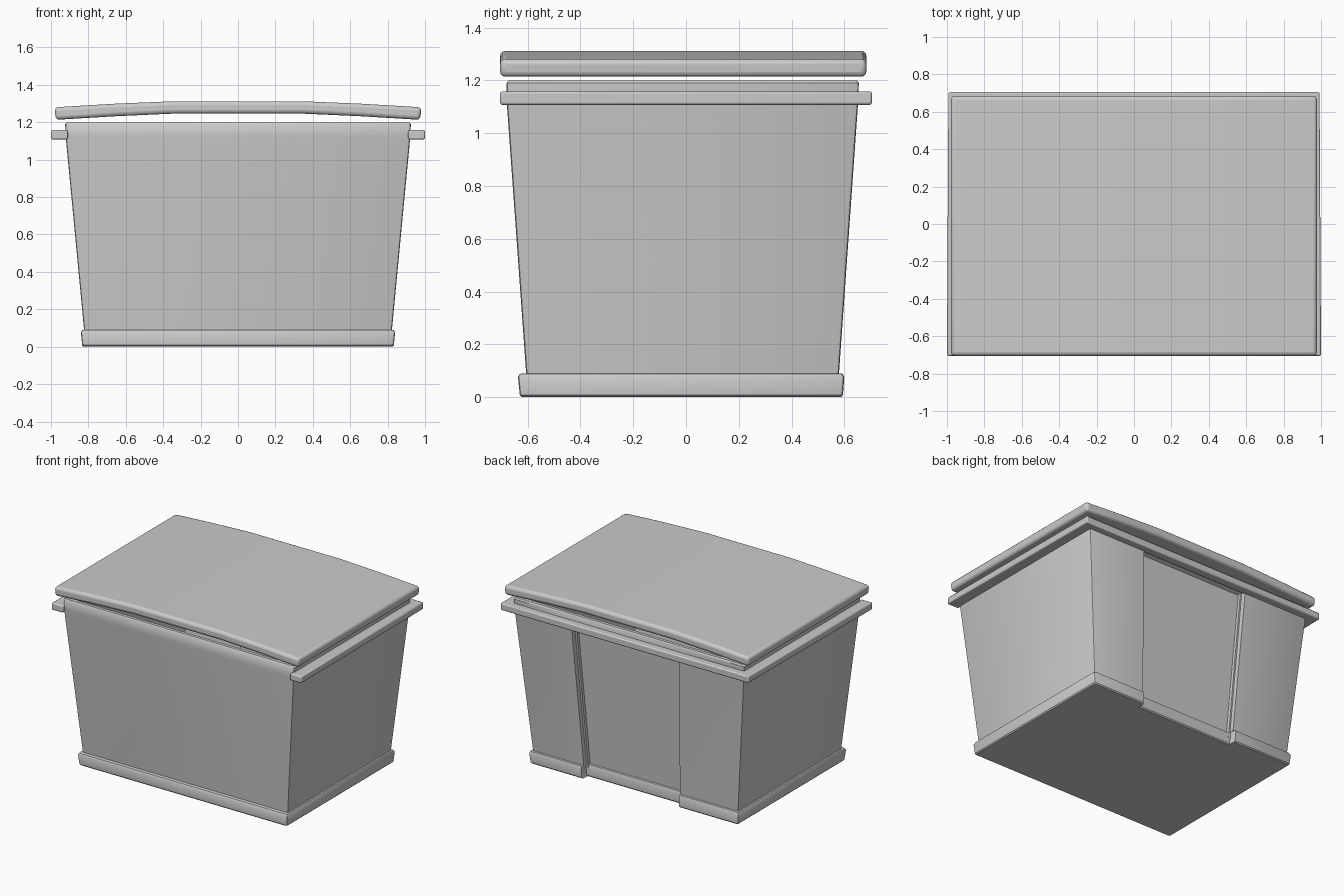
import bpy, bmesh, math

if "Cube" in bpy.data.objects:
    bpy.data.objects.remove(bpy.data.objects["Cube"])


def finish(name, bm, bevel=0, segments=3):
    bmesh.ops.recalc_face_normals(bm, faces=bm.faces)
    mesh = bpy.data.meshes.new(name)
    bm.to_mesh(mesh)
    bm.free()
    obj = bpy.data.objects.new(name, mesh)
    bpy.context.collection.objects.link(obj)
    if bevel:
        mod = obj.modifiers.new("soft_edges", "BEVEL")
        mod.width, mod.segments = bevel, segments
        mod.limit_method, mod.angle_limit = "ANGLE", math.radians(30)
    bpy.ops.object.select_all(action="DESELECT")
    obj.select_set(True)
    bpy.context.view_layer.objects.active = obj
    bpy.ops.object.shade_smooth_by_angle(angle=math.radians(35))
    return obj


def outline(hx, y0, y1, z, depth, r=0.012):
    """Rounded rectangle with a shallow notch in its back edge."""
    pts = []

    def corner(cx, cy, start):
        for i in range(3):
            a = math.radians(start + 45 * i)
            pts.append((cx + r * math.cos(a), cy + r * math.sin(a), z))

    corner(-hx + r, y0 + r, 180)
    corner(hx - r, y0 + r, 270)
    corner(hx - r, y1 - r, 0)
    k = hx / 0.92
    pts.extend([(0.46 * k, y1, z), (0.455 * k, y1 - depth, z),
                (-0.395 * k, y1 - depth, z), (-0.40 * k, y1, z)])
    corner(-hx + r, y1 - r, 90)
    return pts


def prism(name, pts, axis, lo, hi, bevel, segments=3):
    """Extrude a 2D outline along y (xz outline) or z (xy outline)."""
    bm = bmesh.new()
    place = (lambda p, t: (p[0], t, p[1])) if axis == "y" else (lambda p, t: (p[0], p[1], t))
    a = [bm.verts.new(place(p, lo)) for p in pts]
    b = [bm.verts.new(place(p, hi)) for p in pts]
    n = len(pts)
    for i in range(n):
        j = (i + 1) % n
        bm.faces.new((a[i], a[j], b[j], b[i]))
    bm.faces.new(a)
    bm.faces.new(b)
    return finish(name, bm, bevel, segments)


# Hollow tapered body: base band, walls with back recess, lip, inside
D = 0.05
sections = [
    (0.825, -0.622, 0.588, 0.000, D), (0.833, -0.630, 0.595, 0.008, D),
    (0.840, -0.637, 0.600, 0.075, D), (0.834, -0.630, 0.594, 0.088, D),
    (0.823, -0.606, 0.580, 0.090, D), (0.920, -0.679, 0.652, 1.110, D),
    (0.922, -0.680, 0.654, 1.130, 0.001), (0.924, -0.680, 0.655, 1.190, 0.001),
    (0.916, -0.673, 0.648, 1.200, 0.001), (0.892, -0.650, 0.625, 1.200, 0.001),
    (0.888, -0.646, 0.621, 1.130, 0.001), (0.886, -0.645, 0.620, 1.100, D),
    (0.790, -0.575, 0.550, 0.050, D),
]
bm = bmesh.new()
loops = [[bm.verts.new(p) for p in outline(*s)] for s in sections]
for a, b in zip(loops, loops[1:]):
    for i in range(len(a)):
        j = (i + 1) % len(a)
        bm.faces.new((a[i], a[j], b[j], b[i]))
bm.faces.new(loops[0])
bm.faces.new(loops[-1])
finish("bin_body", bm)

# Flange around the two sides and the back, open at the front
right = [(0.91, -0.705), (1.0, -0.705), (0.992, 0.705)]
inner = [(0.91, 0.64)]
flange = right + [(-x, y) for x, y in reversed(right)] + [(-x, y) for x, y in inner] + inner
prism("rim_flange", flange, "z", 1.108, 1.158, 0.008, 2)

# Gently arched lid floating just above the lip
half = [(0.35, 1.312), (0.66, 1.299), (0.98, 1.280)]
under = [(0.975, 1.213), (0.66, 1.232), (0.35, 1.246)]
top = [(-x, z) for x, z in reversed(half)] + half
bottom = under + [(-x, z) for x, z in reversed(under)]
prism("lid", top + bottom, "y", -0.705, 0.684, 0.02)
